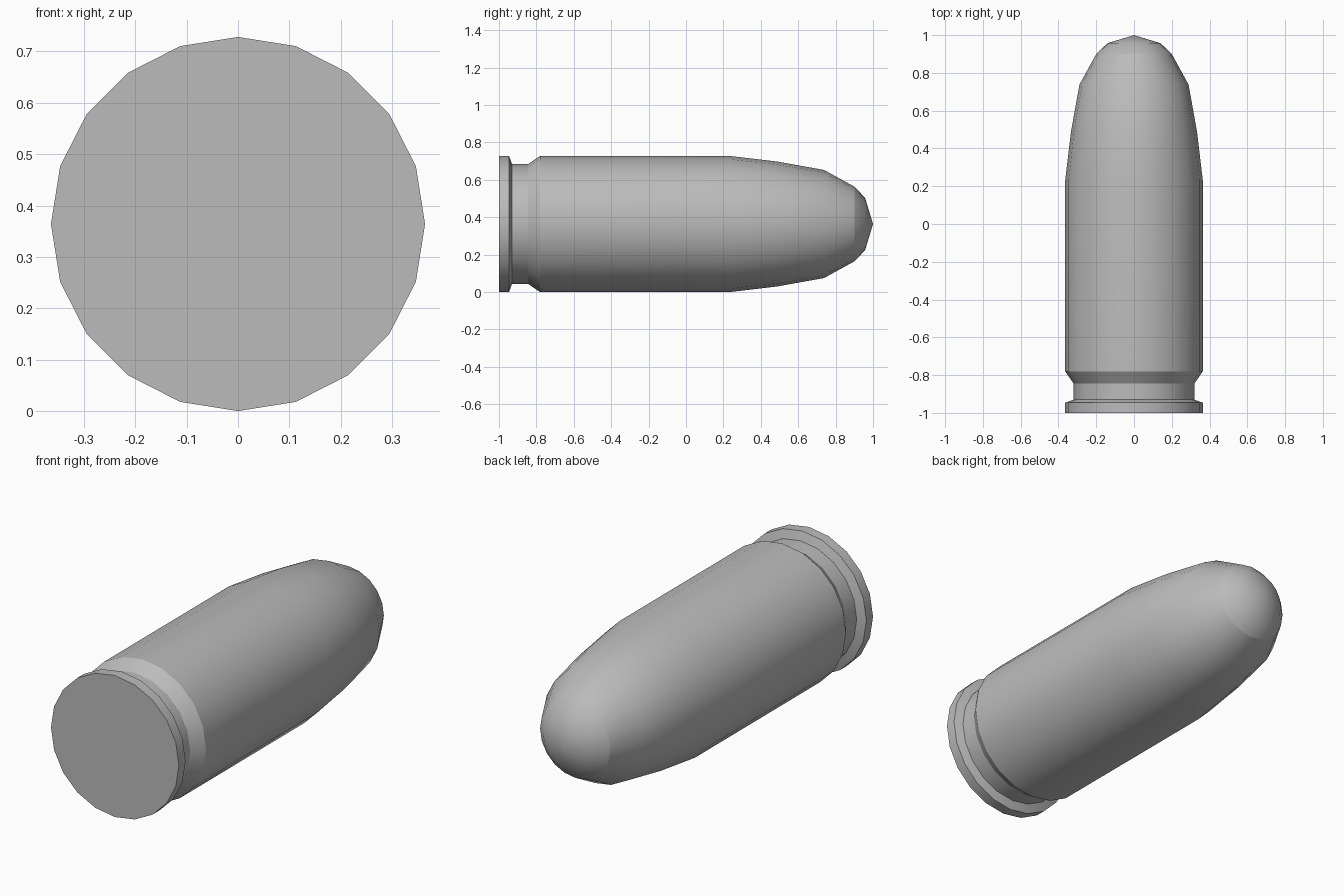
import bpy
import bmesh
from math import cos, sin, tau, radians

cube = bpy.data.objects.get("Cube")
if cube:
    bpy.data.objects.remove(cube, do_unlink=True)

SIDES = 20
RADIUS = 0.364
SEAM = 0.9  # where the rounded tip begins

# Outline from base to nose: (position along y, radius)
PROFILE = [
    (-1.0, RADIUS), (-0.946, RADIUS), (-0.93, 0.32),      # rim
    (-0.845, 0.32), (-0.78, RADIUS),                      # groove and shoulder
    (0.233, RADIUS), (0.487, 0.334), (0.738, 0.289),      # body and taper
    (SEAM, 0.2), (0.957, 0.141),                          # tip
]

metal = bpy.data.materials.new("grey metal")
metal.use_nodes = True
grey = (0.5, 0.5, 0.5, 1)
metal.diffuse_color = grey
metal.node_tree.nodes["Principled BSDF"].inputs["Base Color"].default_value = grey

# Rings of the turned body, capped flat at the base and pointed at the nose
bm = bmesh.new()
rings = []
for y, r in PROFILE:
    rings.append([bm.verts.new((r * cos(tau * i / SIDES), y, RADIUS + r * sin(tau * i / SIDES)))
                  for i in range(SIDES)])
nose = bm.verts.new((0, 1, RADIUS))
bm.faces.new(rings[0])
for i in range(SIDES):
    j = (i + 1) % SIDES
    for a, b in zip(rings, rings[1:]):
        bm.faces.new((a[i], a[j], b[j], b[i]))
    bm.faces.new((rings[-1][i], rings[-1][j], nose))
bmesh.ops.recalc_face_normals(bm, faces=bm.faces)

mesh = bpy.data.meshes.new("cartridge")
bm.to_mesh(mesh)
bm.free()
mesh.materials.append(metal)
cartridge = bpy.data.objects.new("cartridge", mesh)
bpy.context.collection.objects.link(cartridge)

# Smooth shading, with crisp rim, groove and tip seam
bpy.ops.object.select_all(action="DESELECT")
cartridge.select_set(True)
bpy.context.view_layer.objects.active = cartridge
bpy.ops.object.shade_smooth_by_angle(angle=radians(32))
for edge in mesh.edges:
    if all(abs(mesh.vertices[v].co.y - SEAM) < 0.001 for v in edge.vertices):
        edge.use_edge_sharp = True
